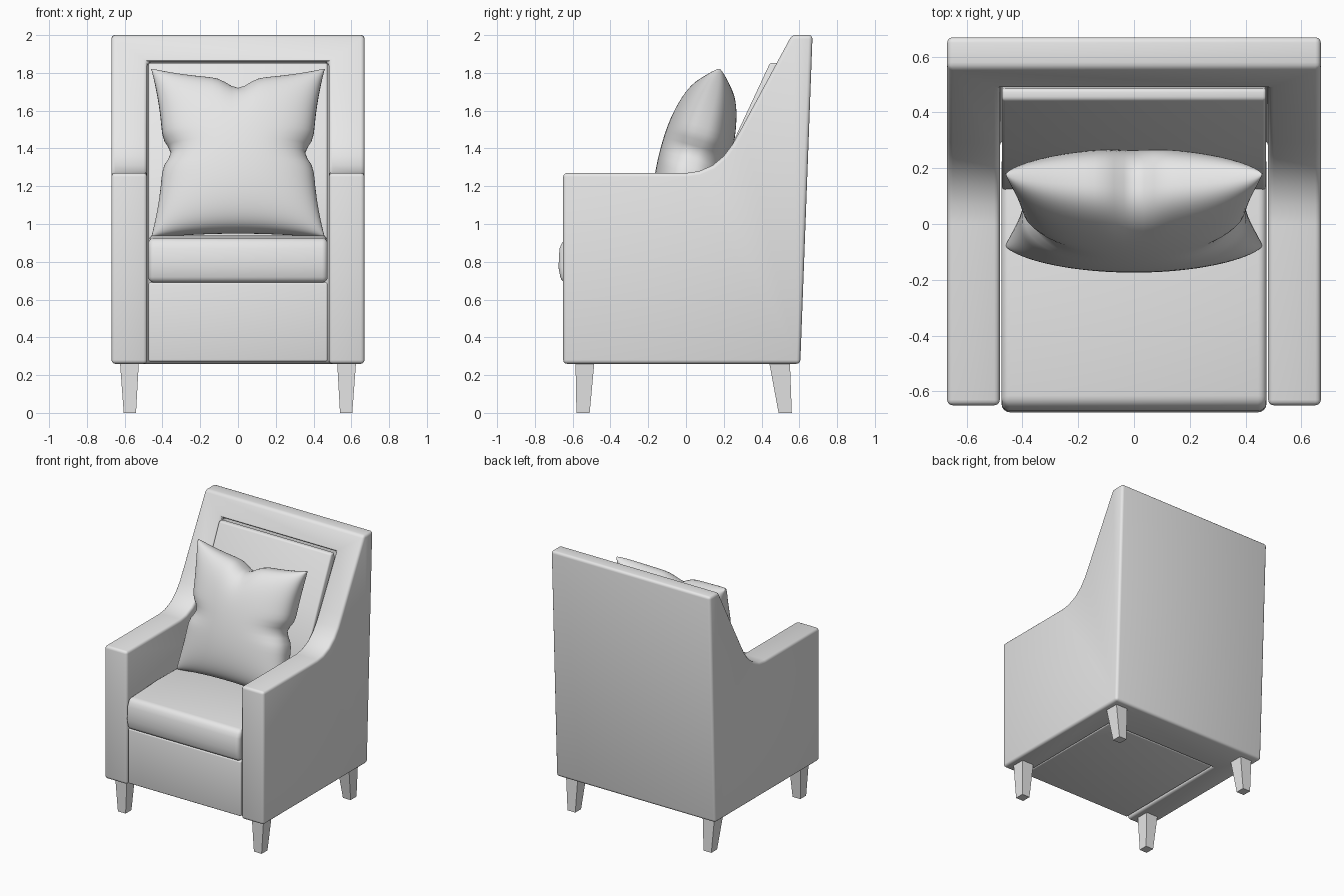
import bpy, bmesh, math
from mathutils import Matrix

cube = bpy.data.objects.get("Cube")
if cube:
    bpy.data.objects.remove(cube, do_unlink=True)

GREY = (0.8, 0.8, 0.8, 1.0)
mat = bpy.data.materials.new("light_grey")
mat.use_nodes = True
mat.diffuse_color = GREY
next(n for n in mat.node_tree.nodes
     if n.type == 'BSDF_PRINCIPLED').inputs["Base Color"].default_value = GREY


def add_object(name, bm):
    bmesh.ops.recalc_face_normals(bm, faces=bm.faces[:])
    mesh = bpy.data.meshes.new(name)
    bm.to_mesh(mesh)
    bm.free()
    ob = bpy.data.objects.new(name, mesh)
    bpy.context.collection.objects.link(ob)
    mesh.materials.append(mat)
    return ob


def activate(ob):
    bpy.ops.object.select_all(action='DESELECT')
    ob.select_set(True)
    bpy.context.view_layer.objects.active = ob


def smooth(ob, angle=40):
    activate(ob)
    bpy.ops.object.shade_smooth_by_angle(angle=math.radians(angle))


def bevel(ob, width, segments=3):
    activate(ob)
    mod = ob.modifiers.new("round_edges", 'BEVEL')
    mod.width = width
    mod.segments = segments
    mod.limit_method = 'ANGLE'
    mod.angle_limit = math.radians(35)
    bpy.ops.object.modifier_apply(modifier=mod.name)
    smooth(ob)


def prism(name, profile, half_width):
    """Extrude a (y, z) outline symmetrically along x."""
    bm = bmesh.new()
    face = bm.faces.new([bm.verts.new((-half_width, y, z)) for y, z in profile])
    ext = bmesh.ops.extrude_face_region(bm, geom=[face])
    verts = [g for g in ext["geom"] if isinstance(g, bmesh.types.BMVert)]
    bmesh.ops.translate(bm, verts=verts, vec=(2 * half_width, 0, 0))
    return add_object(name, bm)


# Arms and back: one side outline, hollowed for the seat
frame = prism("arms_and_back", [
    (-0.65, 0.26), (-0.65, 1.27), (0, 1.27), (0.07, 1.28), (0.14, 1.31),
    (0.2, 1.36), (0.245, 1.42), (0.29, 1.5), (0.56, 2.0), (0.67, 2.0),
    (0.605, 0.26)], 0.67)
cutter = prism("seat_hollow_cutter", [
    (-1, 0), (0.3, 0), (0.3, 1.0), (0.53, 1.857), (-1, 1.857)], 0.481)
cutter.hide_render = True
activate(frame)
cut = frame.modifiers.new("hollow", 'BOOLEAN')
cut.operation = 'DIFFERENCE'
cut.solver = 'EXACT'
cut.object = cutter
bpy.ops.object.modifier_apply(modifier=cut.name)
bpy.data.objects.remove(cutter, do_unlink=True)
bevel(frame, 0.02)

# Base under the seat
base = prism("seat_base", [
    (-0.645, 0.272), (-0.645, 0.69), (0.29, 0.69), (0.29, 0.272)], 0.474)
bevel(base, 0.01)

# Seat cushion with a soft front edge
seat = prism("seat_cushion", [
    (-0.66, 0.69), (-0.675, 0.77), (-0.67, 0.87), (-0.645, 0.925),
    (-0.3, 0.94), (0.25, 0.93), (0.25, 0.69)], 0.475)
bevel(seat, 0.03, 4)

# Leaning back cushion
back = prism("back_cushion", [
    (0.12, 0.9), (0.18, 1.28), (0.28, 1.5), (0.445, 1.853),
    (0.485, 1.853), (0.5, 1.75), (0.29, 0.97), (0.29, 0.9)], 0.474)
bevel(back, 0.012)


# Throw pillow: two puffed sheets with pinched edges
def pillow_point(u, v, side):
    fold_x = math.exp(-(v / 0.13) ** 2) * abs(u) ** 4
    fold_z = math.exp(-(u / 0.16) ** 2) * max(v, 0) ** 4
    x = u * (0.46 - 0.06 * (1 - v * v) - 0.045 * fold_x)
    drop = 0.06 if v > 0 else 0.03
    z = v * (0.465 - drop * (1 - u * u) * abs(v) - 0.055 * fold_z)
    puff = max((1 - u * u) * (1 - v * v), 0) ** 0.38
    return x, side * 0.185 * puff * (1 - 0.4 * max(fold_x, fold_z)), z


STEPS = 40
params = [math.sin(math.pi * (i / STEPS - 0.5)) for i in range(STEPS + 1)]
bm = bmesh.new()
for side in (-1, 1):
    grid = [[bm.verts.new(pillow_point(u, v, side)) for u in params] for v in params]
    for j in range(STEPS):
        for i in range(STEPS):
            bm.faces.new((grid[j][i], grid[j][i + 1],
                          grid[j + 1][i + 1], grid[j + 1][i]))
bmesh.ops.remove_doubles(bm, verts=bm.verts[:], dist=0.0002)
bm.transform(Matrix.Translation((0, 0.05, 1.375)) @ Matrix.Rotation(math.radians(-16), 4, 'X'))
smooth(add_object("throw_pillow", bm), 60)


# Tapered legs, mirrored left and right
def leg(name, side, top_y, foot_y):
    bm = bmesh.new()
    rings = []
    for z, xs, ys in ((0, (0.54, 0.605), foot_y), (0.27, (0.525, 0.625), top_y)):
        corners = ((0, 0), (1, 0), (1, 1), (0, 1))
        rings.append([bm.verts.new((side * xs[a], ys[b], z)) for a, b in corners])
    bm.faces.new(rings[0])
    bm.faces.new(rings[1])
    for i in range(4):
        k = (i + 1) % 4
        bm.faces.new((rings[0][i], rings[0][k], rings[1][k], rings[1][i]))
    add_object(name, bm)


for label, side in (("left", 1), ("right", -1)):
    leg("front_leg_" + label, side, (-0.585, -0.485), (-0.58, -0.51))
    leg("back_leg_" + label, side, (0.44, 0.55), (0.49, 0.56))
